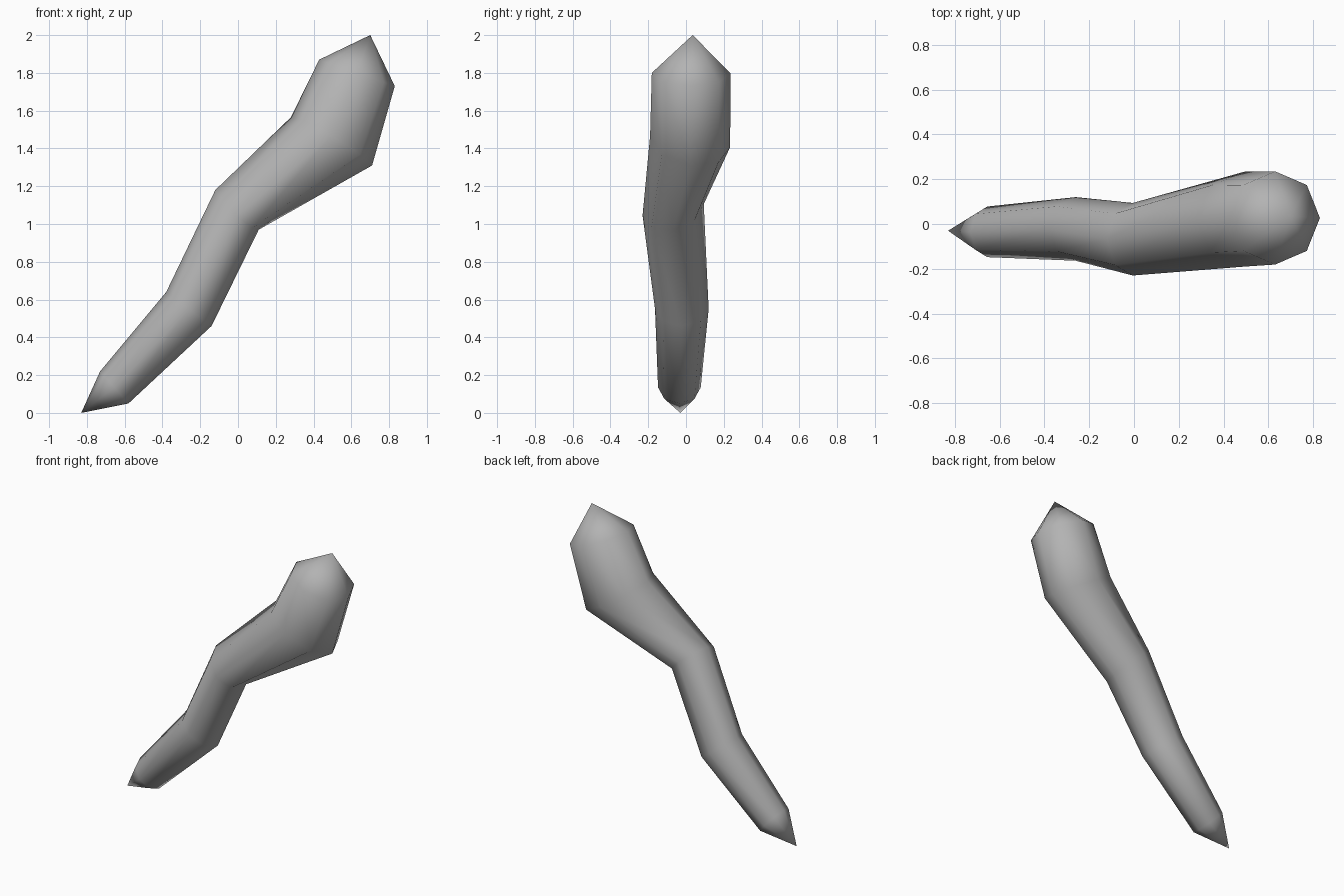
import bpy, bmesh
from math import sin, cos, pi
from mathutils import Vector

cube = bpy.data.objects.get("Cube")
if cube:
    bpy.data.objects.remove(cube, do_unlink=True)

grey = bpy.data.materials.new("stone grey")
grey.use_nodes = True
colour = (0.45, 0.45, 0.45, 1)
grey.diffuse_color = colour
grey.node_tree.nodes["Principled BSDF"].inputs["Base Color"].default_value = colour

SIDES = 8
# Each ring: upper point (x, z), lower point (x, z), centre y, half depth, front lift
RINGS = [
    ((-0.73, 0.22), (-0.58, 0.05), -0.035, 0.113, 0.0),
    ((-0.38, 0.64), (-0.14, 0.46), -0.022, 0.142, 0.0),
    ((-0.12, 1.18), (0.11, 0.97), -0.068, 0.162, -0.03),
    ((0.28, 1.565), (0.71, 1.31), 0.022, 0.212, 0.03),
    ((0.43, 1.87), (0.83, 1.73), 0.027, 0.208, 0.0),
]

bm = bmesh.new()


def add_ring(upper, lower, y, depth, lift):
    """Tilted ellipse, starting at its lower point and turning to the front."""
    top = Vector((upper[0], y, upper[1]))
    low = Vector((lower[0], y, lower[1]))
    centre, down = (top + low) / 2, (low - top) / 2
    front = Vector((0, -depth, lift))
    return [bm.verts.new(centre + down * cos(a) + front * sin(a))
            for a in (2 * pi * k / SIDES for k in range(SIDES))]


# Bent shaft, with the diagonals all turning the same way
rings = [add_ring(*r) for r in RINGS]
for a, b in zip(rings, rings[1:]):
    for k in range(SIDES):
        n = (k + 1) % SIDES
        bm.faces.new((a[k], a[n], b[n]))
        bm.faces.new((a[k], b[n], b[k]))

# Pointed ends
for ring, tip in ((rings[0], (-0.83, -0.03, 0)), (rings[-1], (0.70, 0.035, 2))):
    point = bm.verts.new(tip)
    for k in range(SIDES):
        bm.faces.new((ring[k], ring[(k + 1) % SIDES], point))
bmesh.ops.recalc_face_normals(bm, faces=bm.faces)

mesh = bpy.data.meshes.new("bent_shaft")
bm.to_mesh(mesh)
bm.free()
mesh.materials.append(grey)
shaft = bpy.data.objects.new("bent_shaft", mesh)
bpy.context.collection.objects.link(shaft)

# Smooth sides
mesh.shade_smooth()
